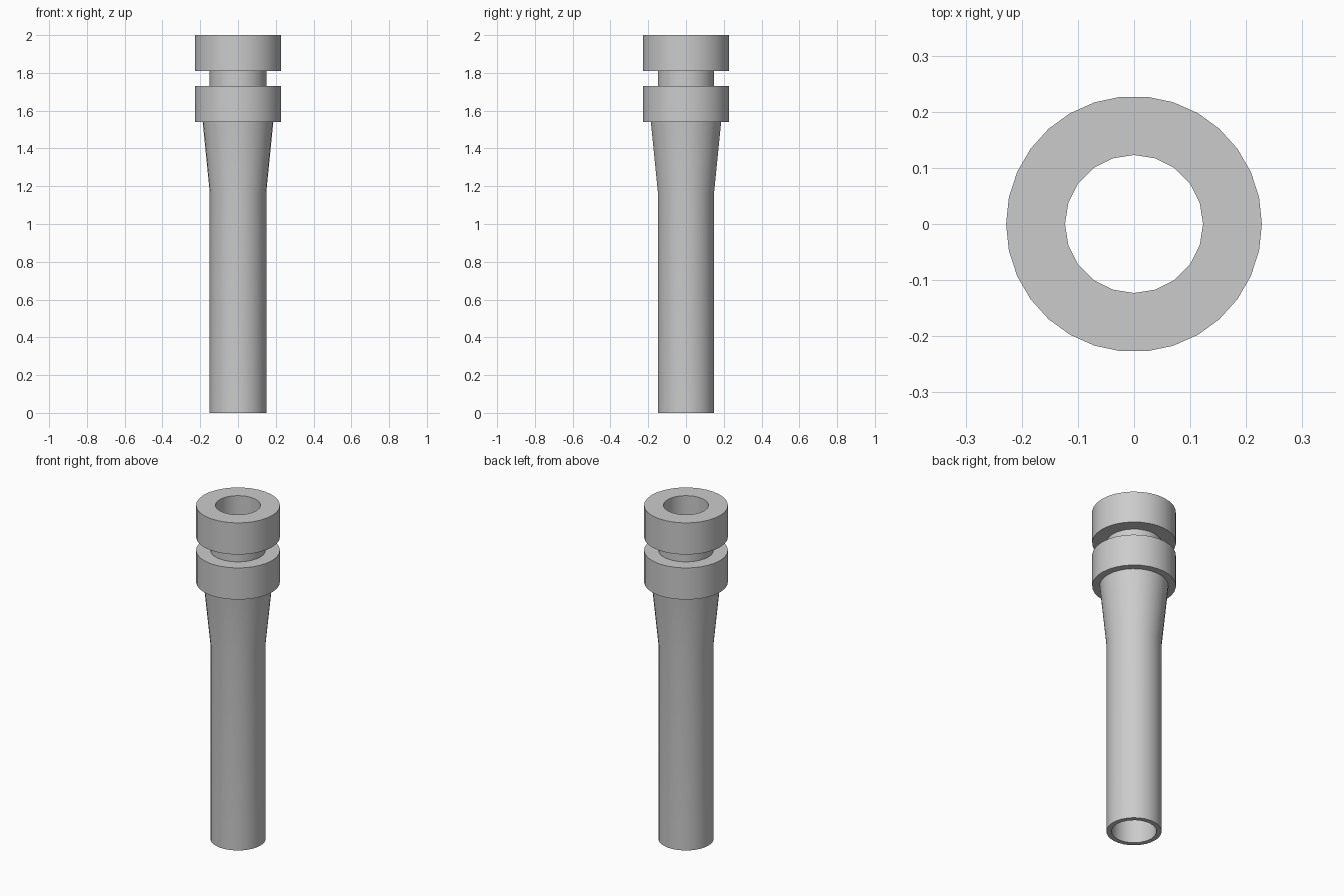
import bpy, bmesh, math

cube = bpy.data.objects.get("Cube")
if cube:
    bpy.data.objects.remove(cube, do_unlink=True)

grey = bpy.data.materials.new("light grey")
grey.use_nodes = True
GREY = (0.6, 0.6, 0.6, 1)
grey.diffuse_color = GREY
grey.node_tree.nodes["Principled BSDF"].inputs["Base Color"].default_value = GREY


def lathe(bm, profile, sides):
    """Revolve (radius, height) points about z; return the end edge loops."""
    rings = []
    for r, z in profile:
        angles = [2 * math.pi * i / sides for i in range(sides)]
        rings.append([bm.verts.new((r * math.cos(a), r * math.sin(a), z)) for a in angles])
    for low, high in zip(rings, rings[1:]):
        for i in range(sides):
            j = (i + 1) % sides
            bm.faces.new((low[i], low[j], high[j], high[i]))
    return [[bm.edges.get((ring[i], ring[i - 1])) for i in range(sides)]
            for ring in (rings[0], rings[-1])]


TUBE, FLARE, COLLAR, BORE = 0.15, 0.187, 0.228, 0.123

bm = bmesh.new()
# Outer skin: straight tube, flare, lower collar, neck, upper collar
outer = lathe(bm, [(TUBE, 0), (TUBE, 1.17), (FLARE, 1.54),
                   (COLLAR, 1.54), (COLLAR, 1.73),
                   (TUBE, 1.73), (TUBE, 1.81),
                   (COLLAR, 1.81), (COLLAR, 2)], 30)
# Bore running the whole length
inner = lathe(bm, [(BORE, 0), (BORE, 2)], 20)
# Flat end rims
for rim_out, rim_in in zip(outer, inner):
    bmesh.ops.triangle_fill(bm, edges=rim_out + rim_in, use_beauty=True)
bmesh.ops.recalc_face_normals(bm, faces=bm.faces)

mesh = bpy.data.meshes.new("collared_tube")
bm.to_mesh(mesh)
bm.free()
mesh.materials.append(grey)
tube = bpy.data.objects.new("collared_tube", mesh)
bpy.context.collection.objects.link(tube)

bpy.ops.object.select_all(action='DESELECT')
tube.select_set(True)
bpy.context.view_layer.objects.active = tube
bpy.ops.object.shade_smooth_by_angle(angle=math.radians(30))
